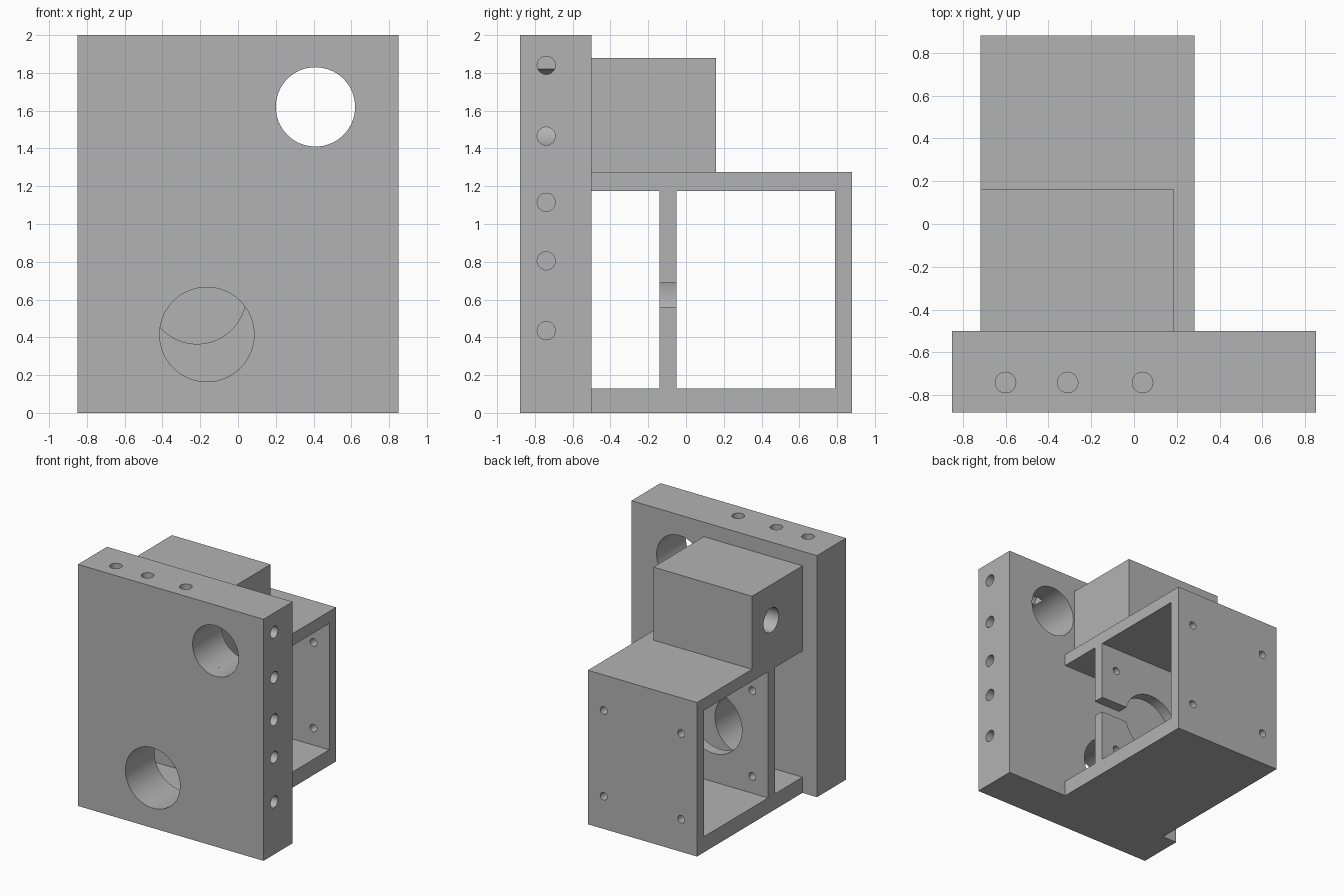
import bpy
from math import radians
from mathutils import Vector

if "Cube" in bpy.data.objects:
    bpy.data.objects.remove(bpy.data.objects["Cube"])

GREY = (0.45, 0.45, 0.45, 1)
grey = bpy.data.materials.new("machined grey")
grey.use_nodes = True
grey.diffuse_color = GREY
grey.node_tree.nodes["Principled BSDF"].inputs["Base Color"].default_value = GREY


def box(name, low, high):
    """Box between two opposite corners."""
    low, high = Vector(low), Vector(high)
    bpy.ops.mesh.primitive_cube_add(size=1, location=(low + high) / 2)
    ob = bpy.context.object
    ob.name = name
    ob.scale = high - low
    bpy.ops.object.transform_apply(location=False, rotation=False, scale=True)
    ob.data.materials.append(grey)
    return ob


def drill(start, end, radius, sides=32):
    """Cylinder cutter running from start to end."""
    start, end = Vector(start), Vector(end)
    axis = end - start
    bpy.ops.mesh.primitive_cylinder_add(
        vertices=sides, radius=radius, depth=axis.length,
        location=(start + end) / 2,
        rotation=axis.to_track_quat("Z", "Y").to_euler())
    ob = bpy.context.object
    ob.data.materials.append(grey)
    return ob


def cut(part, cutters):
    """Subtract each cutter in turn, then shade the bores smooth."""
    for cutter in cutters:
        bpy.ops.object.select_all(action="DESELECT")
        bpy.context.view_layer.objects.active = part
        part.select_set(True)
        mod = part.modifiers.new("cut", "BOOLEAN")
        mod.operation = "DIFFERENCE"
        mod.solver = "EXACT"
        mod.object = cutter
        bpy.ops.object.modifier_apply(modifier=mod.name)
        bpy.data.objects.remove(cutter)
    part.select_set(True)
    bpy.ops.object.shade_smooth_by_angle(angle=radians(30))


# Front plate: two large through bores, blind holes in the top and one side
FRONT, BACK, HOLE_Y = -0.88, -0.5, -0.74
plate = box("front_plate", (-0.85, FRONT, 0), (0.85, BACK, 2))
bores = [drill((x, FRONT - 0.1, z), (x, BACK + 0.1, z), r, 64)
         for x, z, r in ((0.41, 1.62, 0.21), (-0.165, 0.415, 0.25))]
bores += [drill((0.95, HOLE_Y, z), (0.35, HOLE_Y, z), 0.048)
          for z in (1.84, 1.465, 1.115, 0.805, 0.435)]
bores += [drill((x, HOLE_Y, 2.1), (x, HOLE_Y, 1.5), 0.048)
          for x in (-0.6, -0.31, 0.04)]
cut(plate, bores)

# Rear frame: floor, roof, middle wall and back wall, open on both sides
LEFT, RIGHT = 0.283, -0.717
CX, CZ = -0.217, 0.625
frame = box("rear_frame", (RIGHT, BACK, 0), (LEFT, 0.88, 1.275))
openings = [box("opening", (-1, y0, 0.13), (1, y1, 1.175))
            for y0, y1 in ((BACK - 0.1, -0.14), (-0.05, 0.79))]

# Middle wall bore with a slot to the left edge
openings.append(drill((CX, -0.3, CZ), (CX, 0.1, CZ), 0.26, 64))
openings.append(box("slot", (CX, -0.3, CZ - 0.065), (1, 0.1, CZ + 0.065)))

# Four screw holes in line through both walls
for sx in (-1, 1):
    for sz in (-1, 1):
        x, z = CX + sx * 0.355, CZ + sz * 0.355
        openings.append(drill((x, -0.3, z), (x, 1, z), 0.032, 16))
cut(frame, openings)

# Upper block with a blind bore in its right side
block = box("upper_block", (RIGHT, BACK, 1.275), (0.187, 0.16, 1.88))
cut(block, [drill((-0.9, -0.09, 1.587), (-0.2, -0.09, 1.587), 0.1, 48)])
